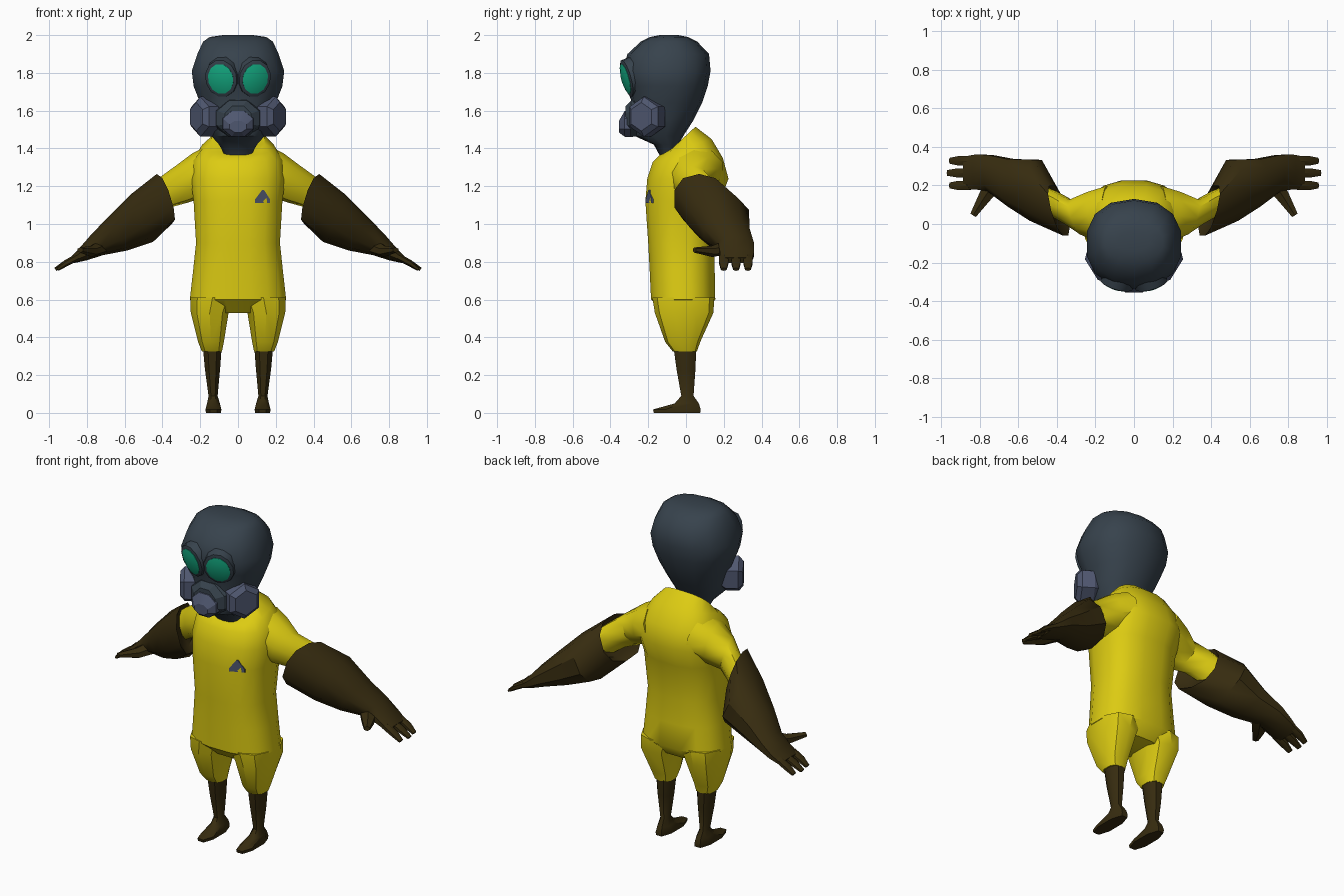
import bpy, bmesh, math
from mathutils import Vector
from mathutils.bvhtree import BVHTree


def material(name, rgb):
    m = bpy.data.materials.new(name)
    m.diffuse_color = (*rgb, 1)
    return m


YELLOW = material("suit yellow", (0.72, 0.60, 0.006))
BROWN = material("rubber brown", (0.038, 0.025, 0.005))
SLATE = material("mask slate", (0.038, 0.055, 0.073))
GREY = material("filter grey", (0.078, 0.095, 0.16))
GREEN = material("lens green", (0.007, 0.42, 0.23))


def loft(name, rings, n, mat, power=2.0, angle=40):
    """Skin closed rings; each ring is (centre, u half axis, v half axis)."""
    pts = []
    for i in range(n):
        t = 2 * math.pi * (i + 0.5) / n
        pts.append([math.copysign(abs(f) ** (2 / power), f) for f in (math.cos(t), math.sin(t))])
    mu, mv = max(p[0] for p in pts), max(p[1] for p in pts)
    bm = bmesh.new()
    loops = []
    for c, u, v in rings:
        loops.append([bm.verts.new(Vector(c) + Vector(u) * (a / mu) + Vector(v) * (b / mv))
                      for a, b in pts])
    for lo, hi in zip(loops, loops[1:]):
        for i in range(n):
            j = (i + 1) % n
            bm.faces.new((lo[i], lo[j], hi[j], hi[i]))
    bm.faces.new(loops[0])
    bm.faces.new(loops[-1])
    return finish(name, bm, mat, angle)


def finish(name, bm, mat, angle):
    bmesh.ops.recalc_face_normals(bm, faces=bm.faces)
    me = bpy.data.meshes.new(name)
    bm.to_mesh(me)
    bm.free()
    me.materials.append(mat)
    ob = bpy.data.objects.new(name, me)
    bpy.context.collection.objects.link(ob)
    bpy.ops.object.select_all(action='DESELECT')
    ob.select_set(True)
    bpy.context.view_layer.objects.active = ob
    bpy.ops.object.shade_smooth_by_angle(angle=math.radians(angle))
    return ob


def level(x, rx, yf, yb, zf, zb=None):
    """Ring around z, running from front (yf, zf) to back (yb, zb)."""
    zb = zf if zb is None else zb
    return ((x, (yf + yb) / 2, (zf + zb) / 2), (rx, 0, 0), (0, (yb - yf) / 2, (zb - zf) / 2))


def mirrored(rings, s):
    return [tuple((s * p[0], p[1], p[2]) for p in r) for r in rings]


# suit body, hem to collar
torso = loft("suit_body", [
    level(0, 0.17, -0.11, 0.10, 0.53),
    level(0, 0.255, -0.185, 0.155, 0.60),
    level(0, 0.238, -0.192, 0.152, 0.75),
    level(0, 0.222, -0.20, 0.152, 0.90),
    level(0, 0.235, -0.215, 0.18, 1.12),
    level(0, 0.25, -0.205, 0.225, 1.24),
    level(0, 0.235, -0.175, 0.195, 1.33, 1.35),
    level(0, 0.19, -0.14, 0.135, 1.365, 1.45),
    level(0, 0.14, -0.10, 0.05, 1.375, 1.515),
], 16, YELLOW, 2.5)

# mask hood with neck
loft("mask_hood", [
    level(0, 0.065, -0.135, -0.06, 1.355),
    level(0, 0.10, -0.17, -0.04, 1.42),
    level(0, 0.14, -0.27, -0.015, 1.465),
    level(0, 0.17, -0.295, 0.04, 1.55),
    level(0, 0.20, -0.285, 0.085, 1.64),
    level(0, 0.235, -0.318, 0.115, 1.73),
    level(0, 0.245, -0.335, 0.13, 1.81),
    level(0, 0.215, -0.31, 0.122, 1.90),
    level(0, 0.185, -0.24, 0.06, 1.965),
    level(0, 0.15, -0.19, 0.01, 1.99),
    level(0, 0.08, -0.14, -0.04, 2.0),
], 14, SLATE, 2.3)

# muzzle and front valve
loft("muzzle", [
    ((0, -0.24, 1.56), (0.13, 0, 0), (0, 0, 0.10)),
    ((0, -0.29, 1.56), (0.11, 0, 0), (0, 0, 0.095)),
    ((0, -0.32, 1.555), (0.07, 0, 0), (0, 0, 0.07)),
], 8, SLATE, angle=25)
loft("front_valve", [
    ((0, -0.28, 1.535), (0.085, 0, 0), (0, 0, 0.075)),
    ((0, -0.325, 1.53), (0.08, 0, 0), (0, 0, 0.068)),
    ((0, -0.355, 1.515), (0.045, 0, 0), (0, 0, 0.03)),
], 8, GREY, angle=25)

for s, side in ((1, "left"), (-1, "right")):
    # eye rim and lens
    nrm = Vector((0.3, -1, -0.28)).normalized()
    u = nrm.cross(Vector((0, 0, 1))).normalized()
    v = u.cross(nrm)
    eye = Vector((0.09, -0.315, 1.77))

    def eye_ring(depth, ru, rv):
        return (eye + nrm * depth, u * ru, v * rv)
    loft(side + "_eye_rim", mirrored([eye_ring(-0.05, 0.092, 0.105),
                                      eye_ring(0.0, 0.085, 0.098),
                                      eye_ring(0.006, 0.07, 0.083)], s), 12, SLATE)
    loft(side + "_eye_lens", mirrored([eye_ring(-0.01, 0.068, 0.08),
                                       eye_ring(0.008, 0.068, 0.08),
                                       eye_ring(0.018, 0.04, 0.045)], s), 12, GREEN)

    # hexagonal filter canister
    ax = Vector((0.85, -0.53, 0))
    w = Vector((0.53, 0.85, 0))
    mid = Vector((0.17, -0.205, 1.568))
    loft(side + "_filter", mirrored([
        (mid + ax * d, w * r * 0.9, Vector((0, 0, r * 1.08)))
        for d, r in ((-0.06, 0.08), (-0.035, 0.098), (0.035, 0.098), (0.06, 0.07))
    ], s), 6, GREY, angle=20)

    # sleeve
    loft(side + "_sleeve", mirrored([
        ((0.14, 0.045, 1.29), (0.0, 0.15, 0), (0.03, 0, 0.12)),
        ((0.22, 0.04, 1.255), (0.02, 0.125, 0), (0.02, 0, 0.12)),
        ((0.30, 0.035, 1.21), (0.03, 0.09, 0), (0.03, 0, 0.098)),
        ((0.38, 0.085, 1.17), (0.03, 0.085, 0), (0.03, 0, 0.08)),
        ((0.45, 0.12, 1.12), (0.03, 0.08, 0), (0.03, 0, 0.075)),
    ], s), 10, YELLOW)

    # gauntlet glove, recessed cuff to knuckles
    loft(side + "_glove", mirrored([
        ((0.42, 0.085, 1.12), (0.03, 0.10, 0), (0.03, 0, 0.10)),
        ((0.39, 0.07, 1.133), (0.035, 0.13, 0), (0.04, 0, 0.132)),
        ((0.51, 0.175, 1.03), (-0.01, 0.158, 0), (0.06, 0, 0.125)),
        ((0.64, 0.215, 0.945), (0, 0.122, 0), (0.055, 0, 0.085)),
        ((0.75, 0.265, 0.885), (0, 0.094, 0), (0.035, 0, 0.05)),
        ((0.82, 0.27, 0.84), (0, 0.09, 0), (0.02, 0, 0.032)),
        ((0.88, 0.265, 0.808), (0, 0.085, 0), (0.008, 0, 0.016)),
    ], s), 10, BROWN, 2.3)

    # fingers and thumb
    for k, (y, tip) in enumerate(((0.2, 0.955), (0.265, 0.967), (0.328, 0.955))):
        loft(f"{side}_finger_{k + 1}", mirrored([
            ((0.85, y, 0.825), (0, 0.024, 0), (0.01, 0, 0.016)),
            ((0.91, y, 0.793), (0, 0.024, 0), (0.008, 0, 0.015)),
            ((tip, y, 0.76), (0, 0.015, 0), (0.005, 0, 0.008)),
        ], s), 6, BROWN)
    loft(side + "_thumb", mirrored([
        ((0.72, 0.22, 0.88), (0.04, 0.025, 0), (0, 0, 0.04)),
        ((0.775, 0.14, 0.855), (0.028, 0.018, 0), (0, 0, 0.03)),
        ((0.835, 0.045, 0.862), (0.014, 0.009, 0), (0, 0, 0.014)),
    ], s), 6, BROWN)

    # baggy trouser leg
    loft(side + "_trouser_leg", mirrored([
        level(0.135, 0.118, -0.178, 0.15, 0.61),
        level(0.15, 0.10, -0.165, 0.145, 0.53),
        level(0.143, 0.068, -0.11, 0.075, 0.375),
        level(0.138, 0.053, -0.07, 0.058, 0.325),
    ], s), 10, YELLOW, 2.5, 35)

    # boot with shaft
    loft(side + "_boot", mirrored([
        level(0.13, 0.04, -0.17, 0.075, 0.0),
        level(0.13, 0.042, -0.175, 0.078, 0.018),
        level(0.13, 0.034, -0.06, 0.068, 0.05),
        level(0.132, 0.024, -0.025, 0.04, 0.09),
        level(0.135, 0.04, -0.05, 0.05, 0.23),
        level(0.136, 0.049, -0.065, 0.054, 0.34),
    ], s), 8, BROWN, 2.3)

# chest badge: thin triangle laid on the suit surface
bm = bmesh.new()
bm.from_mesh(torso.data)
tree = BVHTree.FromBMesh(bm)
bm.free()
bm = bmesh.new()
layers = ([], [])
for x, z in ((0.09, 1.11), (0.17, 1.11), (0.17, 1.13), (0.138, 1.18), (0.128, 1.18), (0.09, 1.13)):
    hit = tree.ray_cast(Vector((x, -1, z)), Vector((0, 1, 0)))[0]
    for lay, d in zip(layers, (0.002, -0.007)):
        lay.append(bm.verts.new((x, hit.y + d, z)))
for lay in layers:
    bm.faces.new(lay)
for i in range(6):
    j = (i + 1) % 6
    bm.faces.new((layers[0][i], layers[0][j], layers[1][j], layers[1][i]))
finish("chest_badge", bm, GREY, 30)
